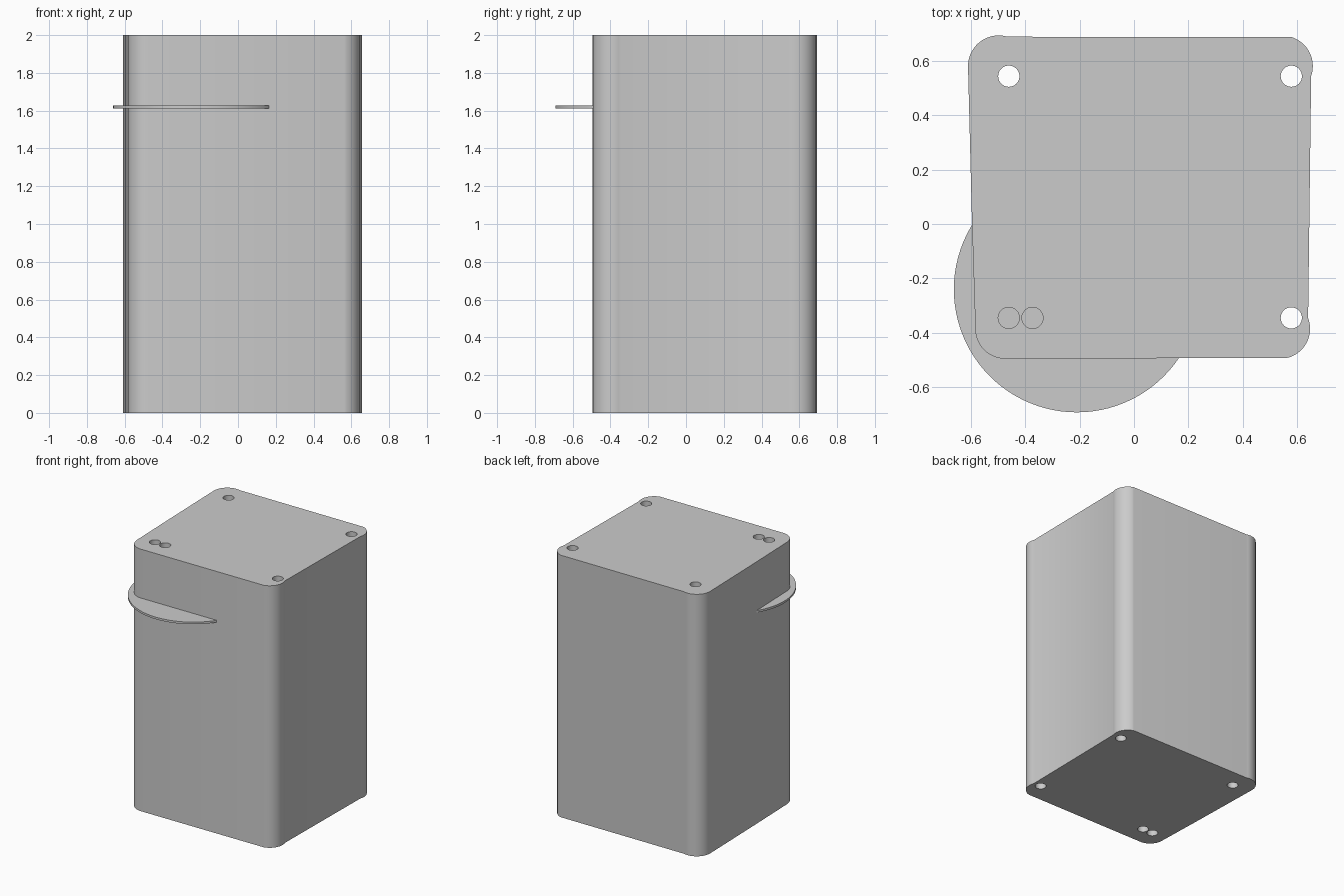
import bpy, bmesh
from math import cos, sin, radians

if "Cube" in bpy.data.objects:
    bpy.data.objects.remove(bpy.data.objects["Cube"])


def arc(cx, cy, r, a0, a1, n):
    """Points along an arc, angles in degrees."""
    return [(cx + r * cos(radians(a0 + (a1 - a0) * i / n)),
             cy + r * sin(radians(a0 + (a1 - a0) * i / n))) for i in range(n + 1)]


def plate(name, loops, z0, z1):
    """Extrude closed outlines (first outer, rest holes) from z0 to z1."""
    curve = bpy.data.curves.new(name, 'CURVE')
    curve.dimensions = '2D'
    curve.fill_mode = 'BOTH'
    curve.extrude = (z1 - z0) / 2
    for pts in loops:
        spline = curve.splines.new('POLY')
        spline.points.add(len(pts) - 1)
        for p, (x, y) in zip(spline.points, pts):
            p.co = (x, y, 0, 1)
        spline.use_cyclic_u = True
    ob = bpy.data.objects.new(name, curve)
    bpy.context.collection.objects.link(ob)
    bpy.ops.object.select_all(action='DESELECT')
    ob.select_set(True)
    bpy.context.view_layer.objects.active = ob
    bpy.ops.object.convert(target='MESH')
    ob = bpy.context.object
    ob.name = name
    # weld caps to walls and bake the height
    bm = bmesh.new()
    bm.from_mesh(ob.data)
    bmesh.ops.remove_doubles(bm, verts=bm.verts, dist=1e-4)
    bmesh.ops.translate(bm, verts=bm.verts, vec=(0, 0, (z0 + z1) / 2))
    bmesh.ops.recalc_face_normals(bm, faces=bm.faces)
    bm.to_mesh(ob.data)
    bm.free()
    bpy.ops.object.shade_smooth_by_angle(angle=radians(30))
    return ob


# Block outline: four rounded corners, slightly flared on the right
outline = (arc(0.545, 0.58, 0.112, -19, 73, 16)
           + arc(-0.497, 0.58, 0.113, 73, 185, 16)
           + [(-0.595, 0.0)]
           + arc(-0.473, -0.385, 0.11, 178, 270, 16)
           + arc(0.537, -0.385, 0.11, -76, 21, 16))

# Screw holes through the full height
centres = [(-0.46, 0.543), (0.578, 0.543), (0.578, -0.345),
           (-0.46, -0.345), (-0.373, -0.345)]
holes = [arc(x, y, 0.039, 0, 360, 32)[:-1] for x, y in centres]
plate("block_body", [outline] + holes, 0, 2)

# Thin disc set into the front left corner
plate("thumb_wheel", [arc(-0.21, -0.24, 0.452, 0, 360, 96)[:-1]], 1.611, 1.627)
